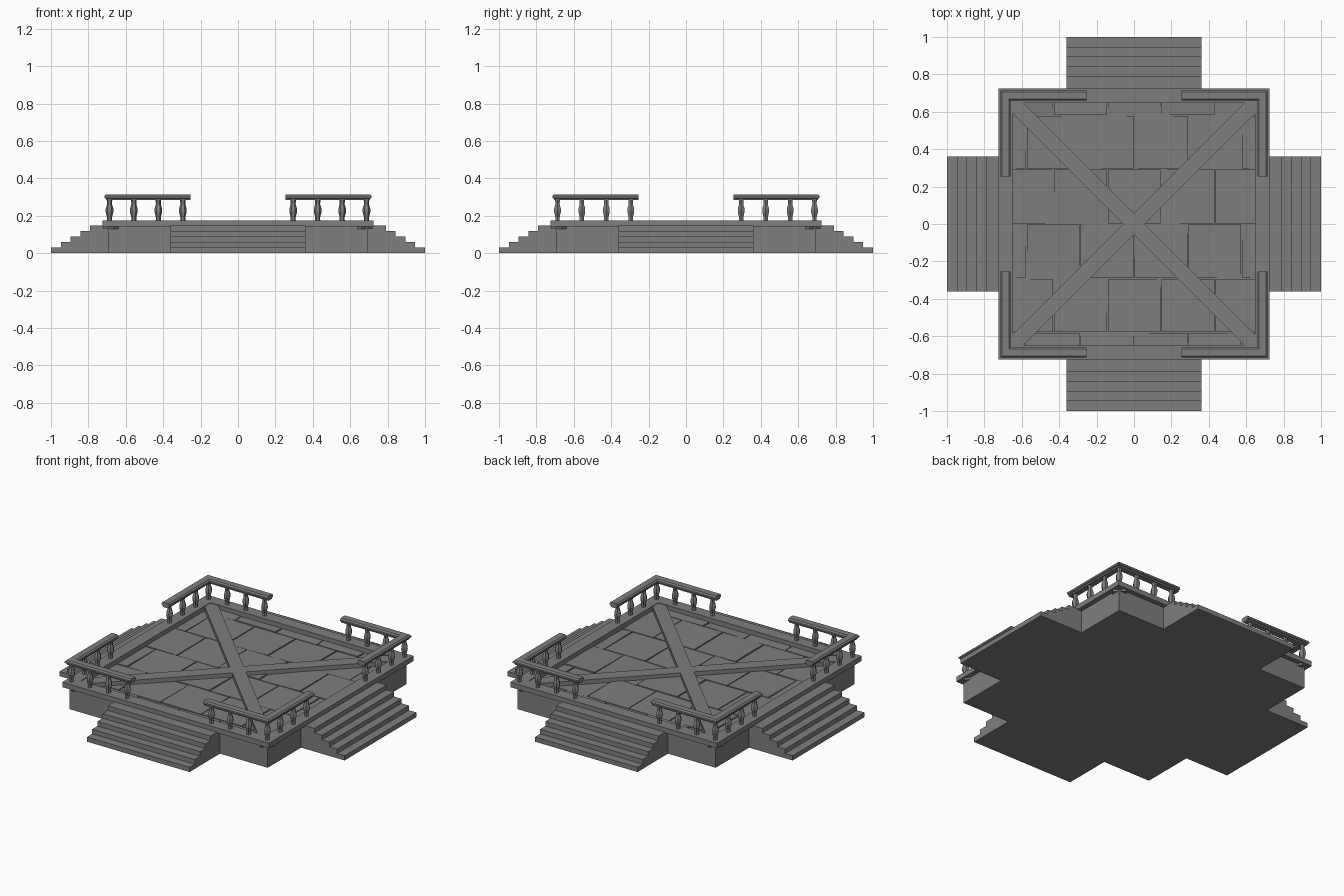
import bpy, bmesh, math, random
from mathutils import Vector, Matrix

if "Cube" in bpy.data.objects:
    bpy.data.objects.remove(bpy.data.objects["Cube"])

random.seed(4)
stone = bpy.data.materials.new("grey stone")
stone.diffuse_color = (0.21, 0.21, 0.21, 1)
stone.use_nodes = True
stone.node_tree.nodes["Principled BSDF"].inputs["Base Color"].default_value = stone.diffuse_color


def finish(bm, name):
    bmesh.ops.recalc_face_normals(bm, faces=bm.faces)
    me = bpy.data.meshes.new(name)
    bm.to_mesh(me)
    bm.free()
    me.materials.append(stone)
    ob = bpy.data.objects.new(name, me)
    bpy.context.collection.objects.link(ob)
    return ob


def add_box(bm, lo, hi, mat=Matrix()):
    lo, hi = Vector(lo), Vector(hi)
    m = mat @ Matrix.Translation((lo + hi) / 2) @ Matrix.Diagonal((*(hi - lo), 1))
    return bmesh.ops.create_cube(bm, size=1, matrix=m)["verts"]


def add_loft(bm, rings):
    # joins closed rings of points, capping both ends
    vs = [[bm.verts.new(p) for p in r] for r in rings]
    n = len(vs[0])
    for a, b in zip(vs, vs[1:]):
        for i in range(n):
            bm.faces.new((a[i], a[(i + 1) % n], b[(i + 1) % n], b[i]))
    bm.faces.new(vs[0])
    bm.faces.new(vs[-1])


# solid base block
bm = bmesh.new()
add_box(bm, (-0.695, -0.695, 0), (0.695, 0.695, 0.138))
finish(bm, "platform_base")

# raised rim with a small overhang
bm = bmesh.new()
for s in (-1, 1):
    a, b = sorted((s * 0.648, s * 0.725))
    add_box(bm, (-0.725, a, 0.143), (0.725, b, 0.175))
    add_box(bm, (a, -0.648, 0.143), (b, 0.648, 0.175))
    c, d = sorted((s * 0.648, s * 0.695))
    add_box(bm, (-0.695, c, 0.13), (0.695, d, 0.15))
    add_box(bm, (c, -0.648, 0.13), (d, 0.648, 0.15))
finish(bm, "platform_rim")

# staggered floor slabs, slightly uneven
bm = bmesh.new()
rows = [-0.65, -0.58, -0.29, 0.0, 0.295, 0.58, 0.65]
for r, (y0, y1) in enumerate(zip(rows, rows[1:])):
    shift = 0.145 if r % 2 else 0.0
    xs = [-0.65] + [k * 0.288 + shift for k in range(-3, 4)
                    if abs(k * 0.288 + shift) < 0.62] + [0.65]
    for x0, x1 in zip(xs, xs[1:]):
        vs = add_box(bm, (x0 + 0.003, y0 + 0.003, 0.125), (x1 - 0.003, y1 - 0.003, 0.147))
        for v in vs:
            if v.co.z > 0.14:
                v.co.z += random.uniform(-0.003, 0.003)
finish(bm, "floor_slabs")

# diagonal cross beams
bm = bmesh.new()
L, W = 0.69 * math.sqrt(2), 0.04
add_box(bm, (-L, -W, 0.13), (L, W, 0.172), Matrix.Rotation(math.pi / 4, 4, 'Z'))
R = Matrix.Rotation(-math.pi / 4, 4, 'Z')
add_box(bm, (-L, -W, 0.13), (-W, W, 0.172), R)
add_box(bm, (W, -W, 0.13), (L, W, 0.172), R)
finish(bm, "cross_beams")

# stairs on all four sides
STEPS, RISE, RUN = 5, 0.0295, 0.0525
prof = [(0.69, 0)]
for i in range(STEPS):
    x = 1.0 - i * RUN
    prof += [(x, i * RISE), (x, (i + 1) * RISE)]
prof.append((0.69, STEPS * RISE))
for k, side in enumerate(("right", "back", "left", "front")):
    bm = bmesh.new()
    add_loft(bm, [[(x, y, z) for x, z in prof] for y in (-0.36, 0.36)])
    bm.transform(Matrix.Rotation(k * math.pi / 2, 4, 'Z'))
    finish(bm, side + "_stairs")

# L-shaped corner balustrades
C, END = 0.687, 0.255
rail = [(-0.018, 0.283), (0.018, 0.283), (0.02, 0.291), (0.028, 0.295),
        (0.028, 0.305), (0.02, 0.313), (-0.02, 0.313), (-0.028, 0.305),
        (-0.028, 0.295), (-0.02, 0.291)]
post = [(0.172, 0.014), (0.19, 0.013), (0.222, 0.021), (0.24, 0.02),
        (0.262, 0.013), (0.286, 0.015)]
spots = [(C, C)]
for t in (0.557, 0.426, 0.295):
    spots += [(t, C), (C, t)]
for sx in (-1, 1):
    for sy in (-1, 1):
        where = ("back" if sy > 0 else "front") + ("_right" if sx > 0 else "_left")
        bm = bmesh.new()
        add_loft(bm, [[(sx * END, sy * (C + d), z) for d, z in rail],
                      [(sx * (C + d), sy * (C + d), z) for d, z in rail],
                      [(sx * (C + d), sy * END, z) for d, z in rail]])
        finish(bm, where + "_handrail")
        bm = bmesh.new()
        for px, py in spots:
            add_loft(bm, [[(sx * px + r * math.cos(a * math.pi / 3),
                            sy * py + r * math.sin(a * math.pi / 3), z)
                           for a in range(6)] for z, r in post])
        finish(bm, where + "_balusters")
